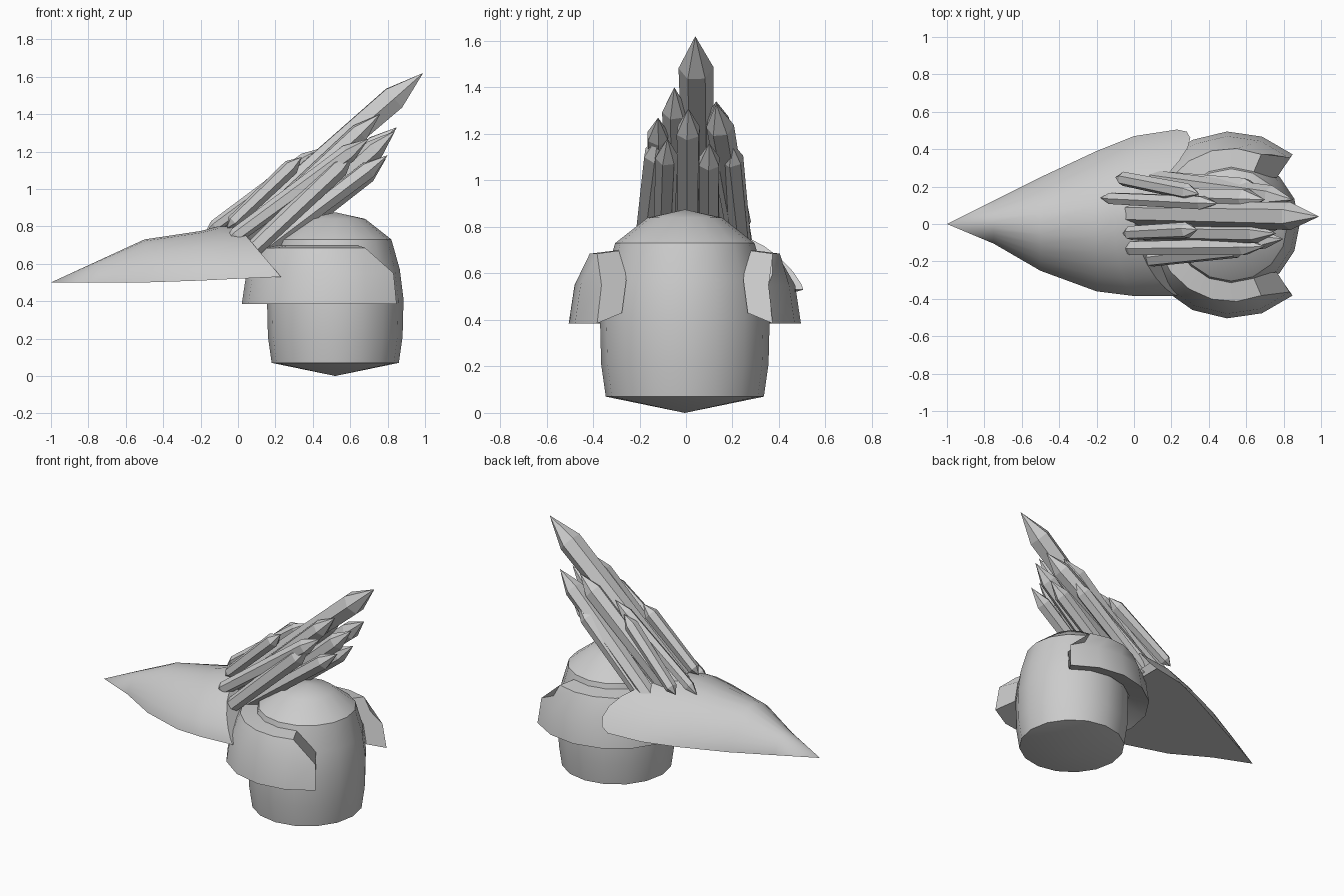
import bpy, bmesh
from math import sin, cos, pi, radians
from mathutils import Vector

cube = bpy.data.objects.get("Cube")
if cube:
    bpy.data.objects.remove(cube, do_unlink=True)

grey = bpy.data.materials.new("plain grey")
grey.use_nodes = True
grey.diffuse_color = (0.6, 0.6, 0.6, 1)
grey.node_tree.nodes["Principled BSDF"].inputs["Base Color"].default_value = (0.6, 0.6, 0.6, 1)


def loft(name, rings, smooth=None):
    """Skin a row of equal rings of points and cap both ends."""
    bm = bmesh.new()
    rows = [[bm.verts.new(p) for p in ring] for ring in rings]
    n = len(rows[0])
    for a, b in zip(rows, rows[1:]):
        for i in range(n):
            j = (i + 1) % n
            bm.faces.new((a[i], a[j], b[j], b[i]))
    bm.faces.new(rows[0][::-1])
    bm.faces.new(rows[-1])
    bmesh.ops.remove_doubles(bm, verts=bm.verts, dist=0.0005)
    bmesh.ops.recalc_face_normals(bm, faces=bm.faces)
    mesh = bpy.data.meshes.new(name)
    bm.to_mesh(mesh)
    bm.free()
    mesh.materials.append(grey)
    obj = bpy.data.objects.new(name, mesh)
    bpy.context.collection.objects.link(obj)
    if smooth:
        bpy.ops.object.select_all(action="DESELECT")
        bpy.context.view_layer.objects.active = obj
        obj.select_set(True)
        bpy.ops.object.shade_smooth_by_angle(angle=radians(smooth))


CX = 0.52


def polar(r, z, a):
    return Vector((CX + r * cos(a), r * sin(a) - 0.005, z))


# Barrel body with a domed top and a shallow pointed underside
body_profile = [(0, 0), (0.34, 0.07), (0.36, 0.21), (0.365, 0.41), (0.345, 0.57),
                (0.30, 0.73), (0.16, 0.84), (0, 0.875)]
loft("body", [[polar(r, z, 2 * pi * i / 16) for i in range(16)] for r, z in body_profile],
     smooth=35)

# Thick collar, open at the back with slanted upper ends
collar_profile = [(0.50, 0.385, 49), (0.475, 0.55, 49), (0.41, 0.685, 67),
                  (0.29, 0.70, 67), (0.35, 0.57, 46), (0.37, 0.43, 47)]
steps = 12
collar = []
for k in range(steps + 1):
    ring = []
    for r, z, end in collar_profile:
        a = end + (360 - 2 * end) * k / steps
        ring.append(polar(r, z, radians(a)))
    collar.append(ring)
loft("collar", collar, smooth=25)

# Beak: ridged sections of (x, right edge, left edge, base height, top height)
sections = [(-1, 0, 0, 0.50, 0.50), (-0.75, -0.105, 0.125, 0.50, 0.615),
            (-0.5, -0.25, 0.25, 0.50, 0.73), (-0.2, -0.36, 0.39, 0.51, 0.775),
            (0, -0.385, 0.47, 0.52, 0.80), (0.23, -0.385, 0.505, 0.53, 0.80)]
beak = []
for x, right, left, base, top in sections:
    lean = max(0, x + 0.2) / 0.43
    ring = []
    for i in range(15):
        t = pi * i / 14
        s, c = sin(t), -cos(t)
        rise = s ** 1.5
        px = x + lean * (0.35 * s * max(0, c) - 0.23 * rise)
        py = (right + left) / 2 + c * (left - right) / 2
        ring.append((px, py, base + (top - base) * rise))
    beak.append(ring)
loft("beak", beak, smooth=40)

# Crest of long six-sided shards: base point, tip, radius
shards = [
    ((-0.12, 0.06, 0.66), (0.99, 0.04, 1.62), 0.075),
    ((0.02, 0.25, 0.64), (0.85, 0.13, 1.33), 0.06),
    ((0.06, -0.10, 0.62), (0.80, -0.08, 1.18), 0.05),
    ((-0.02, -0.04, 0.69), (0.76, -0.05, 1.40), 0.055),
    ((-0.10, 0.25, 0.78), (0.35, 0.16, 1.17), 0.045),
    ((-0.06, -0.05, 0.79), (0.34, -0.03, 1.17), 0.045),
    ((0.04, -0.19, 0.64), (0.62, -0.12, 1.19), 0.055),
    ((0.07, 0.25, 0.62), (0.68, 0.19, 1.17), 0.05),
    ((0.07, 0.01, 0.62), (0.84, 0.01, 1.31), 0.055),
    ((0.09, 0.10, 0.60), (0.79, 0.10, 1.16), 0.05),
    ((-0.04, 0.15, 0.69), (0.70, 0.13, 1.34), 0.06),
    ((-0.08, -0.13, 0.70), (0.70, -0.12, 1.27), 0.05),
    ((-0.18, 0.14, 0.76), (0.45, 0.11, 1.22), 0.04),
]
shard_profile = [(0, 0), (0.09, 0.85), (0.86, 1), (1, 0)]
for n, (base, tip, radius) in enumerate(shards, 1):
    base, tip = Vector(base), Vector(tip)
    axis = tip - base
    side = axis.cross(Vector((0, 0, 1))).normalized()
    up = side.cross(axis).normalized()
    rings = []
    for along, r in shard_profile:
        rings.append([base + axis * along + radius * r * (side * cos(pi * i / 3 + n)
                      + up * sin(pi * i / 3 + n)) for i in range(6)])
    loft(f"crest_shard_{n}", rings)
